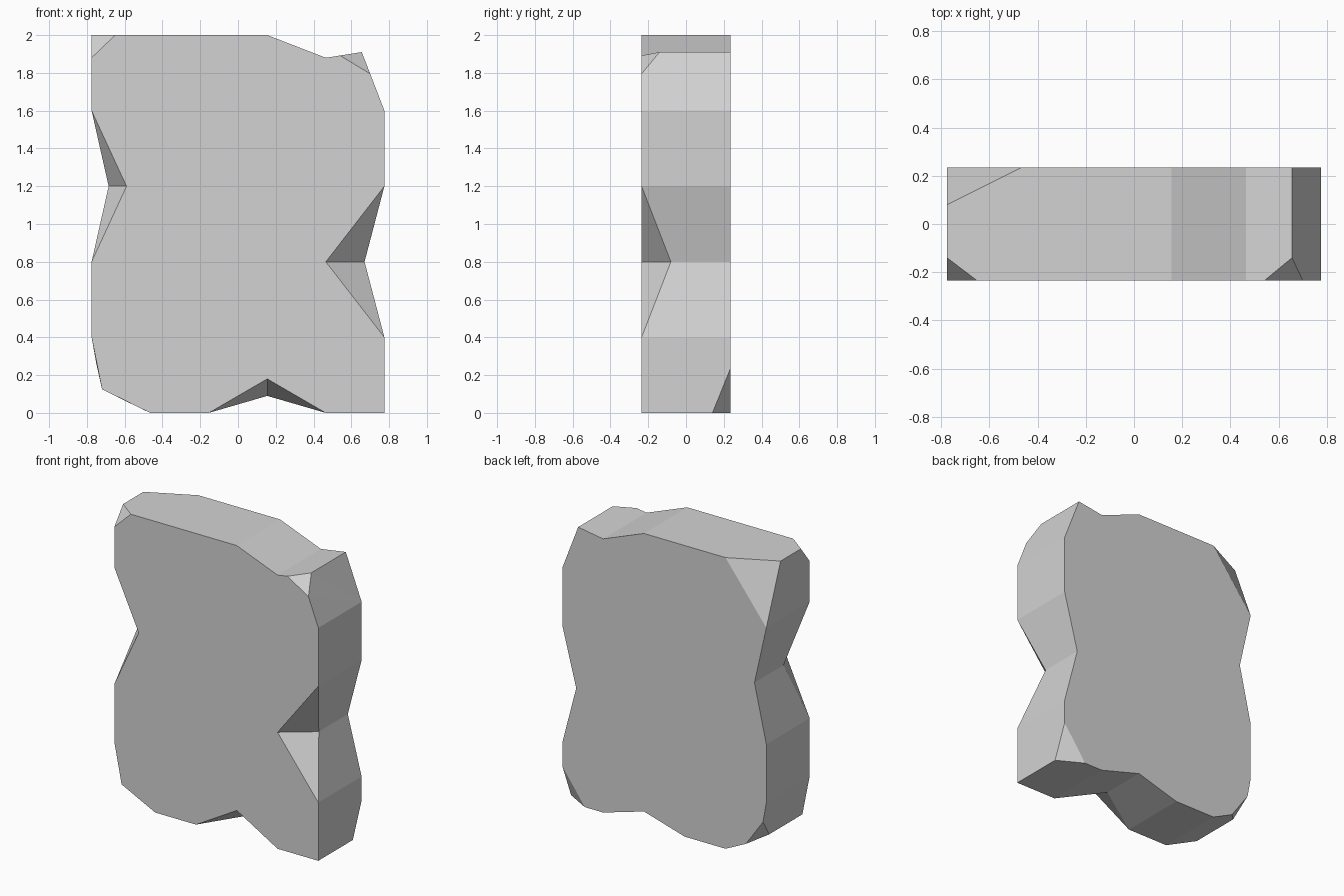
import bpy
import bmesh

cube = bpy.data.objects.get("Cube")
if cube:
    bpy.data.objects.remove(cube, do_unlink=True)

D = 0.235          # half thickness of the slab
NOTCH_Y = -0.08    # depth at which the notch chamfers end

# One plain stone colour
stone = bpy.data.materials.new("stone_grey")
stone.use_nodes = True
grey = (0.65, 0.65, 0.65, 1)
stone.diffuse_color = grey
stone.node_tree.nodes["Principled BSDF"].inputs["Base Color"].default_value = grey


def corner(x, z, notch=None, front=None, back=None):
    """Outline corner (x, z); notch moves the front point inward,
    front/back = (first point, second point, y of chip tip)."""
    return dict(p=(x, z), notch=notch, front=front, back=back)


# Outline, clockwise from the upper left as seen from the front
outline = [
    corner(-0.775, 2.0,
           front=((-0.775, 1.88), (-0.65, 2.0), -0.14),
           back=((-0.775, 1.6), (-0.465, 2.0), 0.08)),
    corner(0.155, 2.0),
    corner(0.465, 1.88),
    corner(0.655, 1.91, front=((0.54, 1.892), (0.70, 1.795), -0.14)),
    corner(0.775, 1.6),
    corner(0.775, 1.2),
    corner(0.67, 0.8, notch=(0.465, 0.8)),
    corner(0.775, 0.4),
    corner(0.775, 0.0, back=((0.775, 0.235), (0.605, 0.0), 0.14)),
    corner(0.465, 0.0),
    corner(0.155, 0.09, notch=(0.155, 0.18)),
    corner(-0.155, 0.0),
    corner(-0.465, 0.0),
    corner(-0.72, 0.125, back=((-0.62, 0.075), (-0.75, 0.26), 0.125)),
    corner(-0.775, 0.4),
    corner(-0.775, 0.8),
    corner(-0.685, 1.2, notch=(-0.59, 1.2)),
    corner(-0.775, 1.6),
]

bm = bmesh.new()
cache = {}


def vert(p, y):
    key = (p[0], y, p[1])
    if key not in cache:
        cache[key] = bm.verts.new(key)
    return cache[key]


def face(points):
    unique = list(dict.fromkeys(points))
    if len(unique) > 2:
        bm.faces.new(unique)


def rim(c, side, y):
    """Points of a corner on the front or back face."""
    if side == "front" and c["notch"]:
        return [vert(c["notch"], y)]
    if c[side]:
        return [vert(q, y) for q in c[side][:2]]
    return [vert(c["p"], y)]


def tip(c, side):
    """Point of a corner on the side wall, where a chip or notch ends."""
    if side == "front" and c["notch"]:
        return [vert(c["p"], NOTCH_Y)]
    return [vert(c["p"], c[side][2])] if c[side] else []


# Front and back faces
for side, y in (("front", -D), ("back", D)):
    face([v for c in outline for v in rim(c, side, y)])

# Side walls, chipped corners and notch chamfers
for a, b in zip(outline, outline[1:] + outline[:1]):
    fa, fb = rim(a, "front", -D)[-1], rim(b, "front", -D)[0]
    ba, bb = rim(a, "back", D)[-1], rim(b, "back", D)[0]
    wall = tip(a, "front")
    wall += [] if a["notch"] else [fa]
    wall += [] if b["notch"] else [fb]
    wall += tip(b, "front") + tip(b, "back") + [bb, ba] + tip(a, "back")
    face(wall)
    if a["notch"]:
        face([fa, fb] + tip(a, "front"))
    if b["notch"]:
        face([fa, fb] + tip(b, "front"))
    for side, y in (("front", -D), ("back", D)):
        if a[side]:
            face(rim(a, side, y) + tip(a, side))

bmesh.ops.recalc_face_normals(bm, faces=bm.faces[:])
bmesh.ops.triangulate(bm, faces=[f for f in bm.faces if len(f.verts) > 4])
mesh = bpy.data.meshes.new("stone_slab")
bm.to_mesh(mesh)
bm.free()
mesh.materials.append(stone)
slab = bpy.data.objects.new("stone_slab", mesh)
bpy.context.collection.objects.link(slab)
